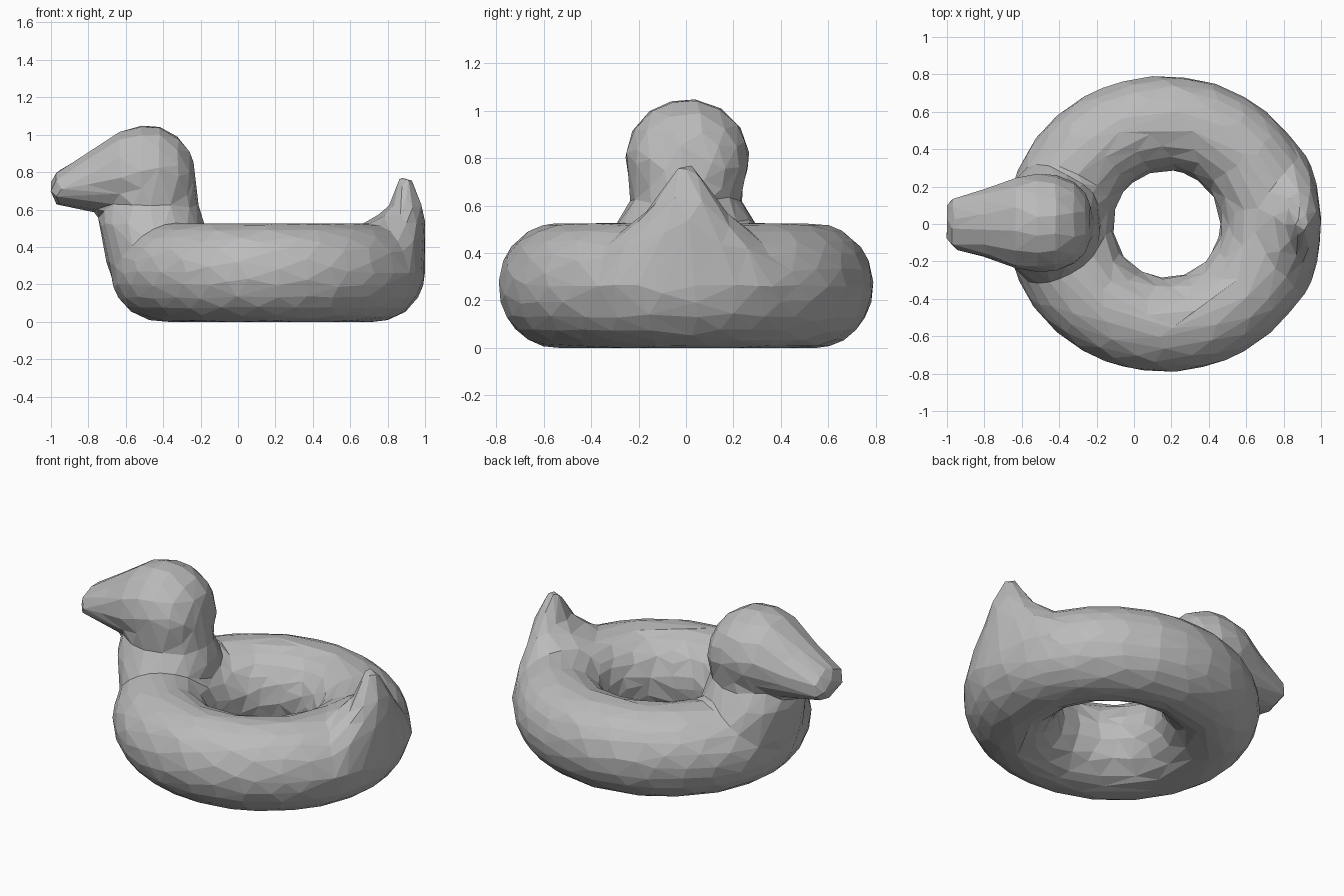
import bpy, bmesh
from math import sin, cos, pi
from mathutils import Vector

cube = bpy.data.objects.get("Cube")
if cube:
    bpy.data.objects.remove(cube, do_unlink=True)

mat = bpy.data.materials.new("plain grey")
mat.use_nodes = True
grey = (0.5, 0.5, 0.5, 1)
mat.diffuse_color = grey
mat.node_tree.nodes["Principled BSDF"].inputs["Base Color"].default_value = grey

bm = bmesh.new()


def skin(loops, closed=False):
    """Bridge a row of equal vertex loops, capping the ends if open."""
    rows = [[bm.verts.new(p) for p in loop] for loop in loops]
    n = len(rows[0])
    faces = []
    for i in range(len(rows) - (not closed)):
        a, b = rows[i], rows[(i + 1) % len(rows)]
        for j in range(n):
            k = (j + 1) % n
            faces.append(bm.faces.new((a[j], a[k], b[k], b[j])))
    if not closed:
        faces += [bm.faces.new(rows[0]), bm.faces.new(rows[-1])]
    bmesh.ops.recalc_face_normals(bm, faces=faces)


def oval(center, u, v, sides=24):
    turns = [2 * pi * i / sides for i in range(sides)]
    return [Vector(center) + Vector(u) * cos(t) + Vector(v) * sin(t) for t in turns]


def upright(sections):
    """Stack of ovals: height, back x, front x, half width."""
    skin([oval(((a + b) / 2, 0, z), ((b - a) / 2, 0, 0), (0, w, 0))
          for z, a, b, w in sections])


# Swim ring: round hole, slightly longer outer edge
ring = []
for i in range(48):
    c, s = cos(2 * pi * i / 48), sin(2 * pi * i / 48)
    inner = Vector((0.175 + 0.285 * c, 0.285 * s, 0.262))
    outer = Vector((0.16 + 0.84 * c, 0.792 * s, 0.262))
    ring.append(oval((inner + outer) / 2, (outer - inner) / 2, (0, 0, 0.264)))
skin(ring, closed=True)

# Breast and neck, flaring into the ring
upright([(0.2, -0.66, -0.3, 0.28), (0.32, -0.705, -0.22, 0.33),
         (0.44, -0.725, -0.18, 0.33), (0.53, -0.75, -0.18, 0.29),
         (0.62, -0.73, -0.21, 0.235), (0.75, -0.7, -0.225, 0.25),
         (0.88, -0.62, -0.25, 0.21)])

# Head and bill: x, underside, top, half width
head = [(-1, 0.67, 0.75, 0.1), (-0.97, 0.625, 0.8, 0.14),
        (-0.85, 0.6, 0.875, 0.17), (-0.75, 0.585, 0.94, 0.2),
        (-0.63, 0.58, 1.02, 0.245), (-0.52, 0.55, 1.05, 0.262),
        (-0.42, 0.55, 1.045, 0.258), (-0.32, 0.57, 0.99, 0.22),
        (-0.26, 0.6, 0.92, 0.16), (-0.235, 0.67, 0.84, 0.1)]
skin([oval((x, 0.006, (a + b) / 2), (0, w, 0), (0, 0, (b - a) / 2))
      for x, a, b, w in head])

# Pointed tail growing out of the outer rim
upright([(0.25, 0.66, 1.0, 0.44), (0.42, 0.64, 1.0, 0.35), (0.52, 0.66, 1.0, 0.235),
         (0.57, 0.75, 0.995, 0.175), (0.62, 0.81, 0.985, 0.135),
         (0.7, 0.84, 0.955, 0.08), (0.775, 0.865, 0.915, 0.03)])

mesh = bpy.data.meshes.new("duck_swim_ring")
bm.to_mesh(mesh)
bm.free()
mesh.materials.append(mat)
duck = bpy.data.objects.new("duck_swim_ring", mesh)
bpy.context.collection.objects.link(duck)

# Fuse the parts into one skin, then reduce to coarse flat facets
fuse = duck.modifiers.new("fuse", 'REMESH')
fuse.mode = 'VOXEL'
fuse.voxel_size = 0.02
soften = duck.modifiers.new("soften", 'SMOOTH')
soften.factor = 0.5
soften.iterations = 4
facet = duck.modifiers.new("facet", 'DECIMATE')
facet.ratio = 0.021
